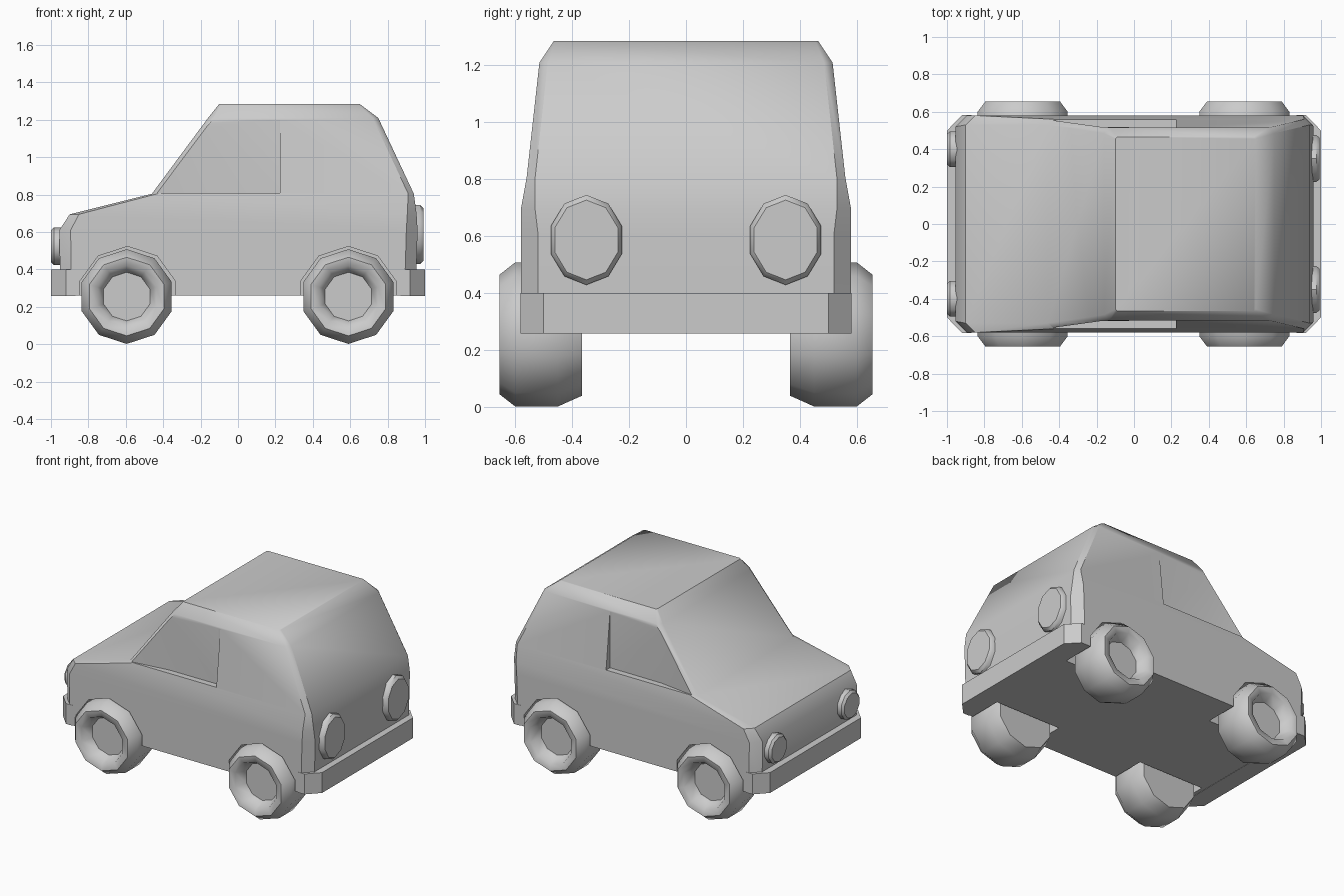
import bpy, bmesh, math

if "Cube" in bpy.data.objects:
    bpy.data.objects.remove(bpy.data.objects["Cube"])


def finish(bm, name, angle=40):
    bmesh.ops.recalc_face_normals(bm, faces=bm.faces)
    me = bpy.data.meshes.new(name)
    bm.to_mesh(me)
    bm.free()
    ob = bpy.data.objects.new(name, me)
    bpy.context.collection.objects.link(ob)
    if angle:
        smooth(ob, angle)
    return ob


def smooth(ob, angle):
    bpy.ops.object.select_all(action='DESELECT')
    ob.select_set(True)
    bpy.context.view_layer.objects.active = ob
    bpy.ops.object.shade_smooth_by_angle(angle=math.radians(angle))


def loft(rings, name, angle=40):
    """Skin a list of equal-length point rings and cap both ends."""
    bm = bmesh.new()
    loops = [[bm.verts.new(p) for p in ring] for ring in rings]
    n = len(loops[0])
    for a, b in zip(loops, loops[1:]):
        for i in range(n):
            j = (i + 1) % n
            bm.faces.new((a[i], a[j], b[j], b[i]))
    bm.faces.new(loops[0])
    bm.faces.new(loops[-1])
    return finish(bm, name, angle)


def slab(poly, z0, z1, name, angle=40):
    return loft([[(x, y, z) for x, y in poly] for z in (z0, z1)], name, angle)


def lathe(profile, axis, centre, sides, name, angle=40, squash=1.0):
    """Rings of (radius, position along axis) turned about the x or y axis."""
    rings = []
    for r, p in profile:
        ring = []
        for k in range(sides):
            t = 2 * math.pi * k / sides
            u, z = r * squash * math.sin(t), centre[1] - r * math.cos(t)
            ring.append((p, centre[0] + u, z) if axis == 'x' else (centre[0] + u, p, z))
        rings.append(ring)
    return loft(rings, name, angle)


def cut(ob, cutter):
    mod = ob.modifiers.new("cut", 'BOOLEAN')
    mod.operation = 'DIFFERENCE'
    mod.solver = 'EXACT'
    mod.object = cutter
    bpy.ops.object.select_all(action='DESELECT')
    ob.select_set(True)
    bpy.context.view_layer.objects.active = ob
    bpy.ops.object.modifier_apply(modifier=mod.name)
    bpy.data.objects.remove(cutter)


# Body shell: chamfered rectangles stacked by height (z, front x, rear x, half width, chamfer)
levels = [(0.26, -0.95, 0.95, 0.58, 0.06), (0.61, -0.955, 0.96, 0.58, 0.06),
          (0.695, -0.90, 0.955, 0.58, 0.05), (0.805, -0.46, 0.94, 0.56, 0.03),
          (1.21, -0.16, 0.75, 0.515, 0.03), (1.285, -0.10, 0.65, 0.465, 0.01)]
rings = []
for z, a, b, w, c in levels:
    rings.append([(a, w - c, z), (a + c, w, z), (b - c, w, z), (b, w - c, z),
                  (b, c - w, z), (b - c, -w, z), (a + c, -w, z), (a, c - w, z)])
body = loft(rings, "car_body", 0)

# Wheel arches and recessed front side windows
for s in (-1, 1):
    for x in (-0.59, 0.59):
        cut(body, lathe([(0.268, s * 0.34), (0.268, s * 0.75)], 'y', (x, 0.255), 10, "arch_cutter", 0))
    window = [(-0.46, 0.558), (-0.17, 0.518), (0.225, 0.516), (0.225, 0.7), (-0.46, 0.7)]
    cut(body, slab([(x, s * y) for x, y in window], 0.81, 1.2, "window_cutter", 0))
smooth(body, 40)

# Bumpers with angled corners
for s, name in ((-1, "front_bumper"), (1, "rear_bumper")):
    outline = [(0.87, 0.582), (0.92, 0.582), (0.999, 0.5),
               (0.999, -0.5), (0.92, -0.582), (0.87, -0.582)]
    slab([(s * x, y) for x, y in outline], 0.258, 0.40, name)

for s, side in ((-1, "right"), (1, "left")):
    # Wheels with a dished hub
    tyre = [(0.215, 0.365), (0.253, 0.45), (0.253, 0.60), (0.21, 0.655),
            (0.165, 0.65), (0.13, 0.575)]
    for x, end in ((-0.595, "front"), (0.59, "rear")):
        lathe([(r, s * y) for r, y in tyre], 'y', (x, 0.255), 10, f"{end}_{side}_wheel", 60)
    # Lamps
    lathe([(0.1, -0.92), (0.1, -0.985), (0.085, -1.0)], 'x', (s * 0.4, 0.525), 10, f"{side}_headlamp")
    lathe([(0.158, 0.91), (0.158, 0.975), (0.14, 0.993)], 'x', (s * 0.35, 0.587), 10,
          f"{side}_tail_lamp", 40, 0.83)
